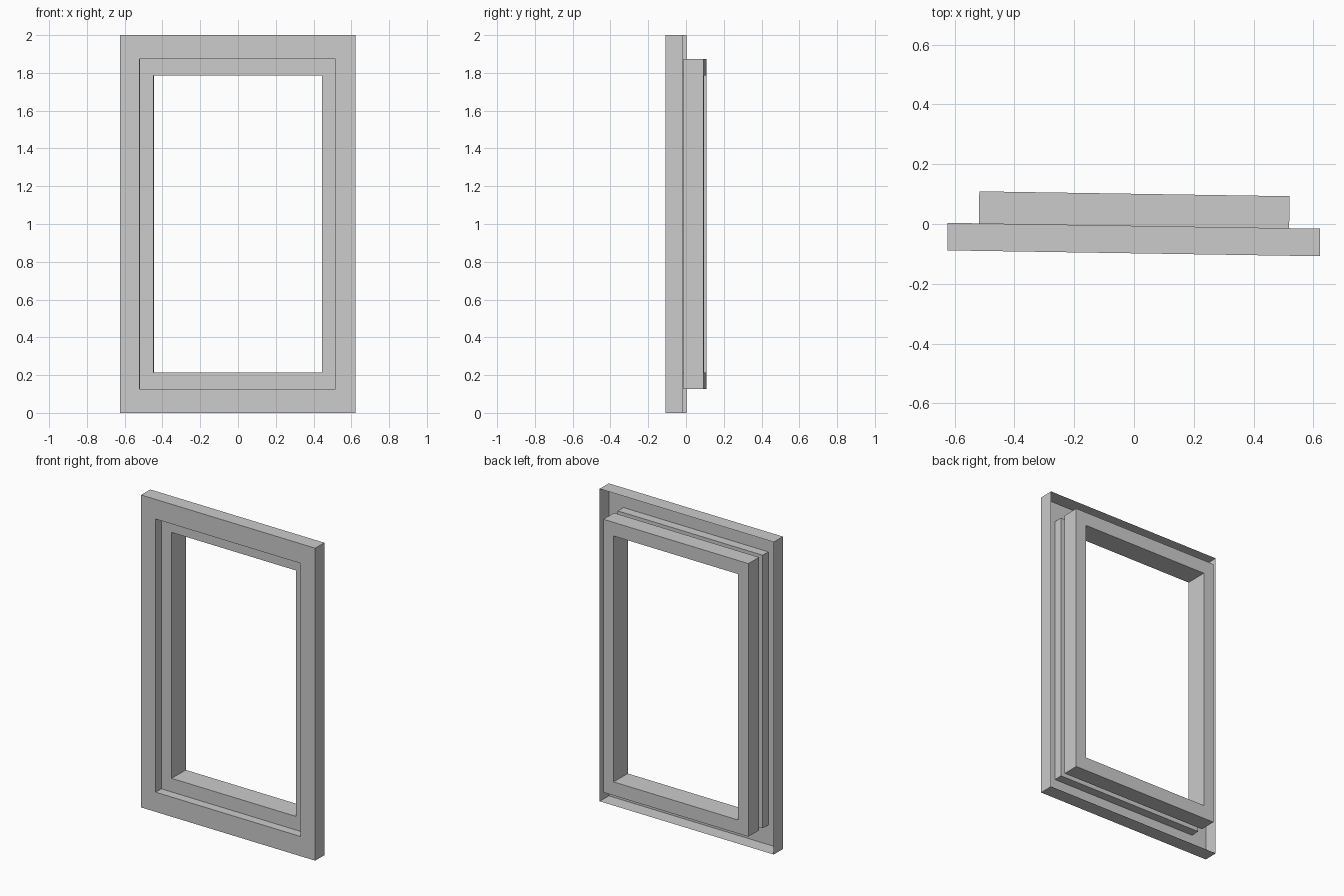
import bpy, bmesh, math

if "Cube" in bpy.data.objects:
    bpy.data.objects.remove(bpy.data.objects["Cube"])

TILT = math.radians(-0.9)   # the whole window is turned very slightly


def ring_shell(name, profile):
    """Sweep a (half width, half height, y) profile round a rectangle as an open shell."""
    bm = bmesh.new()
    rings = [[bm.verts.new((sx * hw, y, 1 + sz * hh))
              for sx, sz in ((-1, -1), (1, -1), (1, 1), (-1, 1))]
             for hw, hh, y in profile]
    for a, b in zip(rings, rings[1:]):
        for i in range(4):
            j = (i + 1) % 4
            bm.faces.new((a[i], a[j], b[j], b[i]))
    mesh = bpy.data.meshes.new(name)
    bm.to_mesh(mesh)
    bm.free()
    ob = bpy.data.objects.new(name, mesh)
    ob.rotation_euler.z = TILT
    bpy.context.collection.objects.link(ob)
    return ob


# depths from front to back
FRONT, STEP, MID, BACK = -0.098, -0.041, -0.006, 0.101

# outer size, recess and glass opening (half width, half height)
OUTER, RECESS, OPENING = (0.623, 1.0), (0.519, 0.874), (0.446, 0.787)

# casing: outer side walls, front face and recess walls, open at the back
ring_shell("outer_casing", [(*OUTER, MID), (*OUTER, FRONT),
                            (*RECESS, FRONT), (*RECESS, STEP)])

# sash: recessed front face, opening walls, back face and outer side walls
ring_shell("inner_sash", [(*RECESS, STEP), (*OPENING, STEP), (*OPENING, BACK),
                          (*RECESS, BACK), (*RECESS, MID)])
